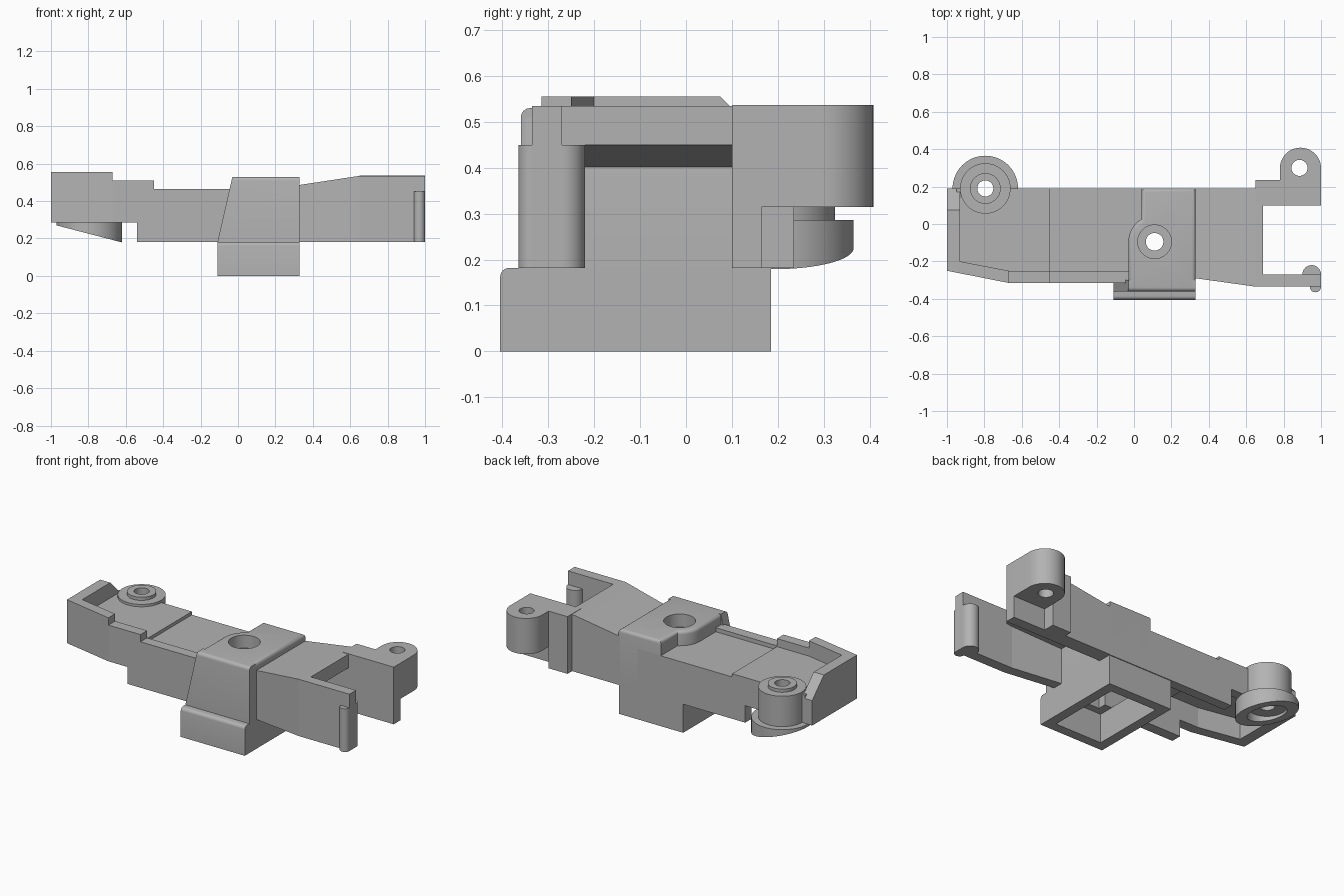
import bpy, bmesh, math

cube = bpy.data.objects.get("Cube")
if cube:
    bpy.data.objects.remove(cube, do_unlink=True)

mat = bpy.data.materials.new("plain grey")
mat.use_nodes = True
GREY = (0.45, 0.45, 0.45, 1)
mat.diffuse_color = GREY
mat.node_tree.nodes["Principled BSDF"].inputs["Base Color"].default_value = GREY


def finish(name, bm):
    bmesh.ops.recalc_face_normals(bm, faces=bm.faces)
    me = bpy.data.meshes.new(name)
    bm.to_mesh(me)
    bm.free()
    me.materials.append(mat)
    ob = bpy.data.objects.new(name, me)
    bpy.context.collection.objects.link(ob)
    return ob


def extrude(pts, a, b, place):
    """Closed outline extruded between levels a and b; place maps (u, v, w) to x, y, z."""
    bm = bmesh.new()
    low = [bm.verts.new(place(u, v, a)) for u, v in pts]
    high = [bm.verts.new(place(u, v, b)) for u, v in pts]
    bm.faces.new(low)
    bm.faces.new(high)
    n = len(pts)
    for i in range(n):
        j = (i + 1) % n
        bm.faces.new((low[i], low[j], high[j], high[i]))
    return bm


def plan(name, pts, z0, z1, fold=None):
    """Outline in plan; z0 and z1 may be functions of x, folding at x = fold."""
    bm = extrude(pts, 0, 1, lambda u, v, w: (u, v, w))
    if fold is not None:
        bmesh.ops.bisect_plane(bm, geom=bm.verts[:] + bm.edges[:] + bm.faces[:],
                               plane_co=(fold, 0, 0), plane_no=(1, 0, 0))
    for v in bm.verts:
        z = z1 if v.co.z > 0.5 else z0
        v.co.z = z(v.co.x) if callable(z) else z
    return finish(name, bm)


def side(name, pts, y0, y1):
    return finish(name, extrude(pts, y0, y1, lambda u, v, w: (u, w, v)))


def box(name, x0, x1, y0, y1, z0, z1):
    return plan(name, [(x0, y0), (x1, y0), (x1, y1), (x0, y1)], z0, z1)


def arc(cx, cy, r, a0, a1, n=24):
    return [(cx + r * math.cos(math.radians(a0 + (a1 - a0) * i / n)),
             cy + r * math.sin(math.radians(a0 + (a1 - a0) * i / n))) for i in range(n + 1)]


def cylinder(name, cx, cy, r, z0, z1):
    return plan(name, arc(cx, cy, r, 0, 360, 48)[:-1], z0, z1)


def apply_modifiers(ob):
    bpy.context.view_layer.update()
    dg = bpy.context.evaluated_depsgraph_get()
    me = bpy.data.meshes.new_from_object(ob.evaluated_get(dg))
    ob.modifiers.clear()
    ob.data = me


def cut(cutter, *targets):
    for ob in targets:
        m = ob.modifiers.new("cut", "BOOLEAN")
        m.operation, m.solver, m.object = "DIFFERENCE", "EXACT", cutter
        apply_modifiers(ob)
    bpy.data.objects.remove(cutter, do_unlink=True)


def soften(ob, width, rule):
    """Round only the edges whose two end points satisfy the rule."""
    bm = bmesh.new()
    bm.from_mesh(ob.data)
    edges = [e for e in bm.edges if rule(*[v.co for v in e.verts])
             and e.calc_face_angle(0) > 0.6]
    bmesh.ops.bevel(bm, geom=edges, offset=width, segments=4, profile=0.5,
                    affect='EDGES', clamp_overlap=True)
    bm.to_mesh(ob.data)
    bm.free()


def top_edges(z):
    return lambda a, b: min(a.z, b.z) > z - 0.005


# Tray: stepped front wall, angled corner, end wall with sloping tail
side("front_wall", [(-.67, .285), (-.54, .285), (-.54, .18), (0, .18), (0, .465),
                    (-.45, .465), (-.45, .51), (-.67, .51)], -.315, -.25)
plan("tray_corner_wall", [(-1, .075), (-1, -.25), (-.67, -.315), (-.67, -.25),
                          (-.93, -.2), (-.93, .075)], .285, .555)
finish("end_wall_tail", extrude([(.075, .285), (.19, .285), (.19, .44), (.075, .555)],
                                -1, -.93, lambda u, v, w: (w, u, v)))
tray_floor = plan("tray_floor", [(-.95, .185), (-.95, -.215), (-.67, -.27),
                                 (-.45, -.27), (-.45, .185)], .41, .46)
box("main_floor", -.46, .06, -.27, .185, .39, .44)
back_wall = side("back_wall", [(-.95, .285), (-.54, .285), (-.54, .18), (.2, .18), (.2, .44),
                               (-.45, .44), (-.45, .46), (-.95, .46)], .13, .19)

# Round mount at the back of the tray, on a wedge-shaped foot
MX, MY = -.795, .19
foot = plan("mount_foot", arc(MX, MY, .175, 0, 360, 64)[:-1],
            lambda x: .27 - (x + .97) * .26, .286)
cut(cylinder("foot_recess", MX, MY, .11, .1, .27), foot)
mount = cylinder("mount_barrel", MX, MY, .135, .28, .475)
collar = cylinder("mount_collar", MX, MY, .082, .47, .495)
cut(cylinder("mount_hole", MX, MY, .043, 0, 1), foot, mount, collar, tray_floor, back_wall)

# Centre block with a round boss and a slanted front cheek
BX, BY = .11, -.095
block = plan("centre_block", [(.33, -.35), (.33, .19), (.04, .19)]
             + arc(BX, BY, .14, 120, 180, 12) + [(-.03, -.35)], .18, .53)
soften(block, .02, top_edges(.53))
cheek = side("slanted_cheek", [(-.11, .18), (.33, .18), (.33, .53), (-.03, .53)], -.36, -.3)
soften(cheek, .02, lambda a, b: min(a.z, b.z) > .52 and max(a.y, b.y) < -.35)
cut(box("block_hollow", -.2, .27, -.31, .13, .1, .39), block)
cut(cylinder("counterbore", BX, BY, .09, .45, .7), block)
cut(cylinder("centre_hole", BX, BY, .047, .2, .7), block)

# Hollow socket below the block
socket = box("socket", -.11, .33, -.405, .185, 0, .182)
soften(socket, .02, lambda a, b: min(a.z, b.z) > .18 and max(a.y, b.y) < -.4)
cut(box("socket_hollow", -.05, .27, -.345, .125, -.1, .3), socket)


# Sloping bridge and the two fork arms
def ridge(x):
    return .485 + .05 * min(1, max(0, (x - .33) / .32))


bridge = plan("fork_bridge", [(.32, -.28), (.65, -.32), (.69, -.32), (.69, .18), (.32, .18)],
              lambda x: .40 + .05 * min(1, (x - .32) / .37), ridge, .65)
front_arm = plan("front_arm", [(.32, -.289), (.65, -.335), (1, -.335), (1, -.27),
                               (.65, -.27), (.32, -.225)], .182, ridge, .65)
soften(front_arm, .015, lambda a, b: min(a.z, b.z) > .45 and max(a.y, b.y) < -.28
       and abs(a.x - b.x) > .1)
plan("back_side_wall", [(.32, .1), (.69, .1), (.69, .19), (.32, .19)], .182, ridge, .65)

# Back arm with upright post and drilled lug
box("back_arm", .65, 1, .1, .165, .182, .53)
box("back_post", .65, .78, .1, .235, .182, .5)
lug = plan("back_lug", [(.65, .1), (1, .1)] + arc(.89, .298, .11, 0, 180)
           + [(.78, .235), (.65, .235)], .315, .537)
cut(cylinder("lug_hole", .885, .3, .043, 0, 1), lug)

# Half-round ribs on the front arm tip
plan("inner_rib", arc(.95, -.27, .05, 0, 180) + [(.9, -.3), (1, -.3)], .182, .45)
plan("outer_rib", arc(.97, -.335, .03, 180, 360) + [(1, -.3), (.94, -.3)], .182, .45)

# Smooth rounded faces, keep hard edges
for ob in bpy.context.collection.objects:
    if ob.type == 'MESH' and ob.data.materials and ob.data.materials[0] == mat:
        ob.data.shade_smooth()
        ob.data.set_sharp_from_angle(angle=math.radians(32))
